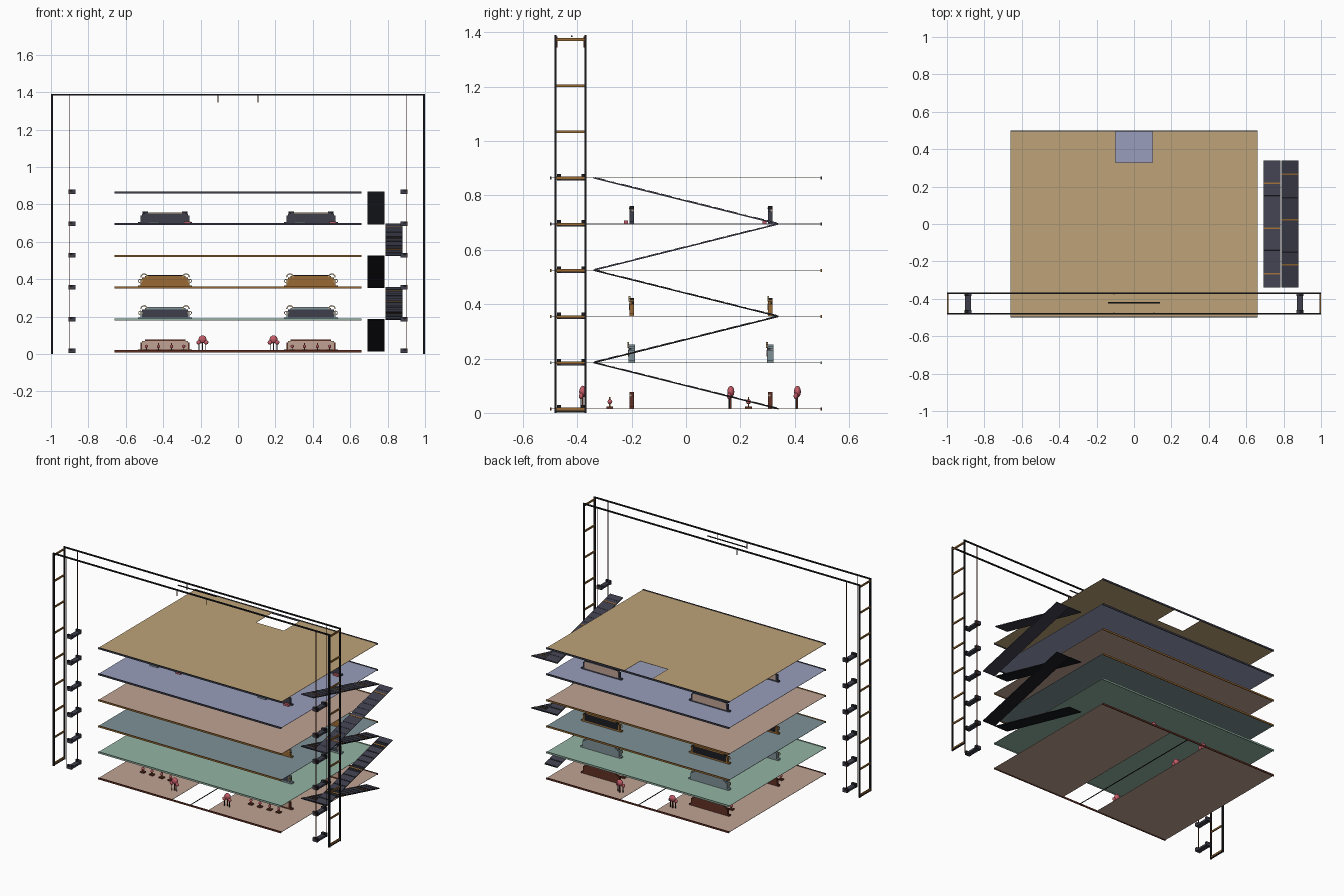
import bpy, bmesh, math
from mathutils import Vector, Matrix

if "Cube" in bpy.data.objects:
    bpy.data.objects.remove(bpy.data.objects["Cube"])


def lin(c):
    c /= 255
    return c / 12.92 if c < 0.04 else ((c + 0.055) / 1.055) ** 2.4


COLOURS = {
    "tan": (190, 162, 120), "lavender": (153, 159, 188), "pink": (192, 164, 148),
    "teal_grey": (126, 145, 150), "green": (147, 180, 163), "slate": (62, 63, 76),
    "wood": (152, 106, 52), "black": (27, 28, 33), "red_brown": (98, 48, 36), "rose": (196, 92, 104)}
MATS = {}
for name, rgb in COLOURS.items():
    m = bpy.data.materials.new(name)
    m.diffuse_color = (*[lin(v) for v in rgb], 1)
    m.use_nodes = True
    m.node_tree.nodes["Principled BSDF"].inputs["Base Color"].default_value = m.diffuse_color
    MATS[name] = m
KEYS = list(COLOURS)


class Part:
    """Collects boxes, bars and balls into one named object."""

    def __init__(self, name):
        self.name, self.bm = name, bmesh.new()

    def paint(self, verts, colour, smooth=False):
        for f in {f for v in verts for f in v.link_faces}:
            f.material_index = KEYS.index(colour)
            f.smooth = smooth

    def box(self, x0, x1, y0, y1, z0, z1, colour):
        mat = Matrix.Translation(((x0 + x1) / 2, (y0 + y1) / 2, (z0 + z1) / 2)) @ \
            Matrix.Diagonal((abs(x1 - x0), abs(y1 - y0), abs(z1 - z0), 1))
        self.paint(bmesh.ops.create_cube(self.bm, size=1, matrix=mat)["verts"], colour)

    def bar(self, a, b, w, t, colour):
        """Box from a to b: w wide, t thick."""
        a, b = Vector(a), Vector(b)
        rot = (b - a).to_track_quat('Y', 'Z').to_matrix().to_4x4()
        mat = Matrix.Translation((a + b) / 2) @ rot @ Matrix.Diagonal((w, (b - a).length, t, 1))
        self.paint(bmesh.ops.create_cube(self.bm, size=1, matrix=mat)["verts"], colour)

    def ball(self, c, r, colour, squash=1):
        mat = Matrix.Translation(c) @ Matrix.Diagonal((1, squash, 1, 1))
        self.paint(bmesh.ops.create_icosphere(self.bm, subdivisions=2, radius=r, matrix=mat)["verts"], colour, True)

    def arc(self, cx, y, cz, r, a0, a1, colour, t=0.006, n=6):
        p = [(cx + r * math.cos(a0 + (a1 - a0) * i / n), y, cz + r * math.sin(a0 + (a1 - a0) * i / n))
             for i in range(n + 1)]
        for a, b in zip(p, p[1:]):
            self.bar(a, b, t, t, colour)

    def done(self):
        me = bpy.data.meshes.new(self.name)
        self.bm.to_mesh(me)
        self.bm.free()
        for k in KEYS:
            me.materials.append(MATS[k])
        bpy.context.collection.objects.link(bpy.data.objects.new(self.name, me))


LEVELS = [0.015 + 0.17 * i for i in range(6)]
FX, MID = 0.66, 0.13

# Floors: thin sheets with edge trims at front and back
deck = ["pink", "green", "teal_grey", "pink", "lavender", "tan"]
trim = ["red_brown", "green", "wood", "wood", "slate", "slate"]
for i, z in enumerate(LEVELS):
    p = Part(f"floor_{i}")
    lo, hi = z - 0.001, z + 0.001
    for s in (-1, 1):
        p.box(s * MID, s * FX, -0.495, 0.495, lo, hi, deck[i])
        p.box(-FX, FX, s * 0.495, s * 0.5, z - 0.006, z + 0.005, trim[i])
    if i == 0:      # open aisle with a thin centre line
        p.box(-0.003, 0.003, -0.495, 0.495, lo, hi, "black")
    elif i == 5:    # notch at the back
        p.box(-MID, MID, -0.495, 0.33, lo, hi, deck[i])
        for s in (-1, 1):
            p.box(s * 0.1, s * MID, 0.33, 0.495, lo, hi, deck[i])
    else:
        p.box(-MID, MID, -0.495, 0.495, lo, hi, deck[i])
    p.done()

# Counters: level -> front, back, frame, arm colours
STYLES = {0: ("pink", "red_brown", "red_brown", None), 1: ("slate", "teal_grey", "teal_grey", "tan"),
          2: ("wood", "black", "wood", "tan"), 4: ("slate", "pink", "slate", None)}
for lv, (front, back, frame, arm) in STYLES.items():
    p = Part(f"counters_{lv}")
    z = LEVELS[lv] + 0.001
    for cx in (-0.39, 0.39):
        for cy in (-0.2, 0.31):
            d = 0.012 if lv == 1 else 0.008
            p.box(cx - 0.145, cx + 0.145, cy - d, cy + d, z, z + 0.009, frame)
            p.box(cx - 0.122, cx + 0.122, cy - d, cy, z + 0.009, z + 0.053, front)
            p.box(cx - 0.122, cx + 0.122, cy, cy + d, z + 0.009, z + 0.053, back)
            p.box(cx - 0.108, cx + 0.108, cy - d, cy + d, z + 0.053, z + 0.061, frame)
            for s in (-1, 1):
                p.box(cx + s * 0.122, cx + s * 0.132, cy - d, cy + d, z + 0.009, z + 0.045, frame)
                if arm:     # curled arms over each end
                    p.arc(cx + s * 0.112, cy - d, z + 0.054, 0.018, 0, math.pi, arm)
                    p.arc(cx + s * 0.132, cy - d, z + 0.034, 0.01, 0, 2 * math.pi, arm, 0.004, 8)
                elif lv == 4:
                    p.box(cx + s * 0.09, cx + s * 0.12, cy - d, cy + d, z + 0.053, z + 0.065, "black")
            if arm:
                p.box(cx - 0.1, cx + 0.1, cy - d, cy + d, z + 0.06, z + 0.066, "black" if lv == 2 else frame)
            if lv == 4:     # tan rail and small goods on the floor
                p.box(cx - 0.09, cx + 0.09, cy - d - 0.002, cy - d, z + 0.055, z + 0.06, "tan")
                p.box(cx + 0.1, cx + 0.135, cy - d - 0.02, cy - d - 0.005, z, z + 0.012, "rose")
                p.box(cx - 0.09, cx - 0.03, cy - d - 0.02, cy - d - 0.005, z, z + 0.01, "teal_grey")
    p.done()

# Trees along the aisle
p = Part("trees")
z = LEVELS[0]
for cx in (-0.19, 0.19):
    for cy in (-0.38, 0.165, 0.41):
        p.bar((cx, cy, z), (cx, cy, z + 0.06), 0.006, 0.006, "red_brown")
        p.ball((cx, cy, z + 0.063), 0.022, "rose", 0.6)
        for s in (-1, 1):
            p.ball((cx + s * 0.02, cy - 0.006, z + 0.047), 0.012, "rose", 0.7)
            p.bar((cx + s * 0.018, cy - 0.006, z), (cx + s * 0.018, cy - 0.006, z + 0.04), 0.004, 0.004, "black")
p.done()

# Rows of small potted flowers
p = Part("flower_row")
for cx in (-0.39, 0.39):
    for cy in (-0.28, 0.23):
        for k in (-0.1, -0.035, 0.035, 0.1):
            p.box(cx + k - 0.014, cx + k + 0.014, cy - 0.012, cy + 0.012, z, z + 0.008, "red_brown")
            p.bar((cx + k, cy, z), (cx + k, cy, z + 0.05 - abs(k) * 0.2), 0.005, 0.005, "wood")
            p.ball((cx + k, cy, z + 0.026), 0.009, "rose")
p.done()

# Zigzag stairs
p = Part("stairs")
for i in range(5):
    x = 0.738 if i % 2 == 0 else 0.834
    s = 1 if i % 2 == 0 else -1
    a, b = Vector((x, 0.34 * s, LEVELS[i])), Vector((x, -0.34 * s, LEVELS[i + 1]))
    p.bar(a, b, 0.092, 0.005, "slate" if i > 2 else "black")
    for k in range(14):
        c = a.lerp(b, (k + 0.5) / 14)
        col = "wood" if k % 5 == 2 else "slate"
        y1, y2 = (0.004, 0.004) if col == "wood" else (0.02, 0.02)
        d = (b - a).normalized()
        up = Vector((0, 0, 0.002))
        p.bar(c - d * y1 + up, c + d * y2 + up, 0.09, 0.004, col)
p.done()

# Ladder towers and the two top beams
p = Part("frame")
YS = (-0.48, -0.37)
for y in YS:
    p.box(-1, 1, y - 0.004, y + 0.004, 1.382, 1.39, "black")
    for s in (-1, 1):
        p.box(s * 0.99, s, y - 0.004, y + 0.004, 0, 1.39, "black")
for s in (-1, 1):
    for k in range(9):
        zz = 0.015 + 0.17 * k
        p.box(s * 0.991, s * 0.999, *YS, zz - 0.006, zz + 0.004, "wood")
    p.box(s * 0.991, s * 0.999, *YS, 0.002, 0.008, "black")
p.done()

# Hanging cables
p = Part("cables")
for s in (-1, 1):
    for y in YS:
        p.box(s * 0.8985, s * 0.9015, y - 0.0015, y + 0.0015, 0.02, 1.385, "red_brown")
p.done()

# U-shaped brackets, one pair per level
p = Part("brackets")
for s in (-1, 1):
    for zz in LEVELS:
        p.box(s * 0.872, s * 0.903, -0.475, -0.37, max(zz - 0.01, 0.002), zz + 0.003, "slate")
        for y in (-0.475, -0.385):
            p.box(s * 0.885, s * 0.905, y, y + 0.015, zz - 0.01, zz + 0.014, "black")
            p.box(s * 0.87, s * 0.885, y, y + 0.015, zz - 0.01, zz + 0.014, "slate")
p.done()

# Centre bar and short drops on the top beams
p = Part("centre_bar")
p.box(-0.14, 0.14, -0.424, -0.418, 1.383, 1.388, "black")
for x, y in ((-0.107, -0.475), (0.107, -0.475), (-0.107, -0.375)):
    p.box(x - 0.002, x + 0.002, y - 0.002, y + 0.002, 1.345, 1.385, "red_brown")
p.done()
